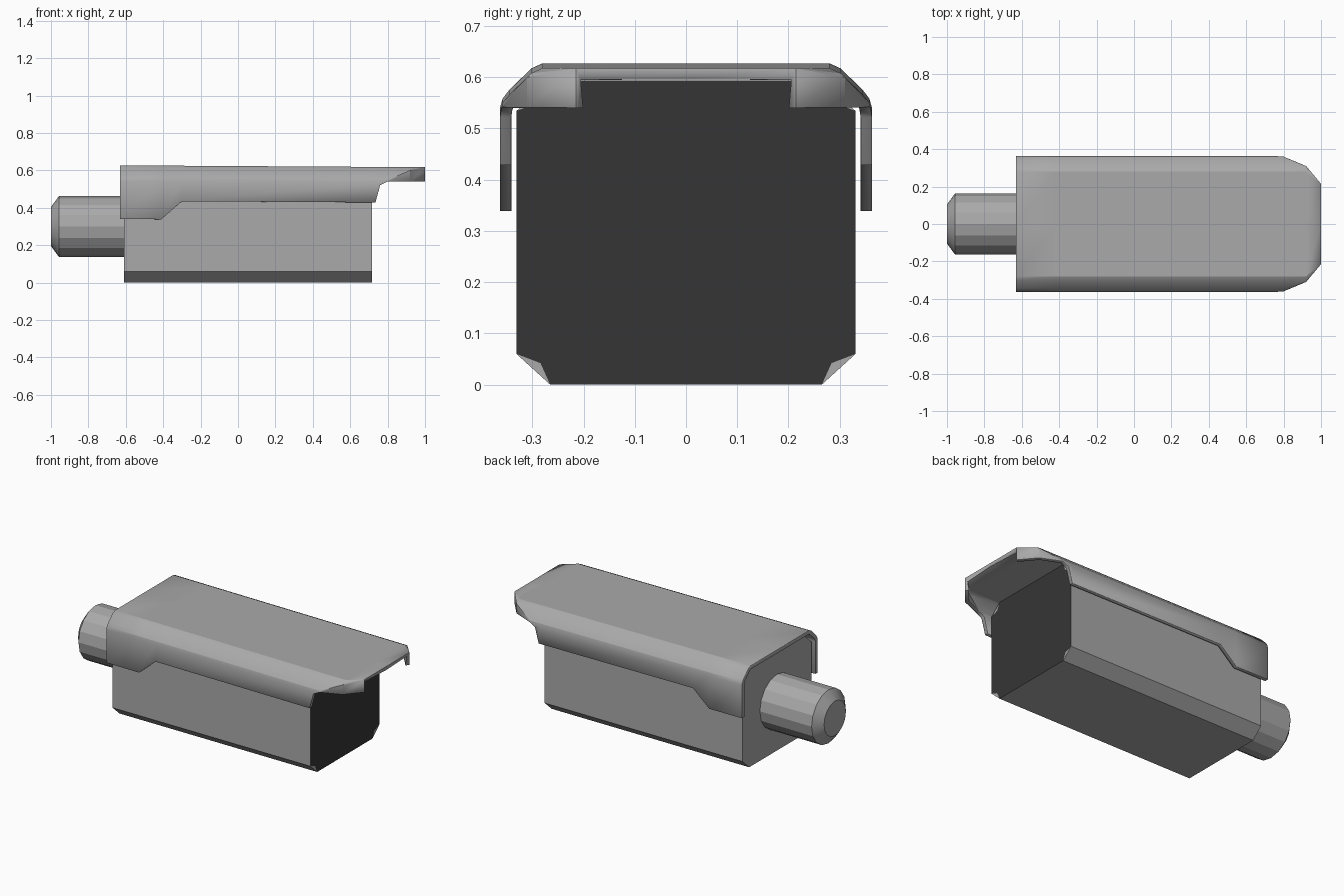
import bpy, bmesh, math
from mathutils import Matrix

if "Cube" in bpy.data.objects:
    bpy.data.objects.remove(bpy.data.objects["Cube"])


def material(name, value):
    m = bpy.data.materials.new(name)
    m.diffuse_color = (value, value, value, 1)
    m.use_nodes = True
    m.node_tree.nodes["Principled BSDF"].inputs["Base Color"].default_value = m.diffuse_color
    return m


GREY = material("grey metal", 0.40)
DARK = material("dark glass", 0.036)


def finish(bm, name, *mats, recalc=True):
    bmesh.ops.remove_doubles(bm, verts=bm.verts, dist=1e-5)
    if recalc:
        bmesh.ops.recalc_face_normals(bm, faces=bm.faces)
    mesh = bpy.data.meshes.new(name)
    bm.to_mesh(mesh)
    bm.free()
    obj = bpy.data.objects.new(name, mesh)
    bpy.context.collection.objects.link(obj)
    for m in mats:
        mesh.materials.append(m)
    return obj


# Camera body: chamfered box with a dark front window notched at its corners
W, CW, H, CH = 0.331, 0.265, 0.594, 0.06
corners = []
for sy, sz in ((1, 1), (-1, 1), (-1, -1), (1, -1)):
    def at(y, z):
        return (sy * y, H / 2 + sz * z)
    tri = [at(W, H / 2 - CH), at(0.284, H / 2 - 0.042), at(CW, H / 2)]
    corners.append(tri if sy * sz > 0 else tri[::-1])

bm = bmesh.new()
back, front, window = [], [], []
for a, notch, b in corners:
    va, vn, vb = [bm.verts.new((0.717, y, z)) for y, z in (a, notch, b)]
    front += [va, vb]
    window += [va, vn, vb]
    bm.faces.new((va, vb, vn))
    back += [bm.verts.new((-0.61, y, z)) for y, z in (a, b)]
bm.faces.new(window).material_index = 1
bm.faces.new(back[::-1])
for i in range(8):
    j = (i + 1) % 8
    bm.faces.new((front[i], back[i], back[j], front[j]))
finish(bm, "camera_body", GREY, DARK)

# Sunshield: half profile swept along x, trimmed at each station, then mirrored
PROFILE = [(0, 0.627), (0.28, 0.627), (0.302, 0.617), (0.345, 0.575),
           (0.358, 0.558), (0.363, 0.54)]
# x, half width, lower edge
STATIONS = [(-0.63, 0.363, 0.34), (-0.41, 0.363, 0.34), (-0.30, 0.363, 0.437),
            (0.735, 0.363, 0.437), (0.76, 0.363, 0.53), (0.80, 0.36, 0.55),
            (0.92, 0.31, 0.55), (1.0, 0.215, 0.55)]


def height_at(y):
    for (y0, z0), (y1, z1) in zip(PROFILE, PROFILE[1:]):
        if y <= y1:
            return z0 + (z1 - z0) * (y - y0) / (y1 - y0)
    return PROFILE[-1][1]


bm = bmesh.new()
rows = []
for x, width, low in STATIONS:
    half = [(min(y, width), height_at(min(y, width))) for y, _ in PROFILE]
    half.append((width, min(low, half[-1][1])))
    ring = [(-y, z) for y, z in half[:0:-1]] + half
    rows.append([bm.verts.new((x, y, z - 0.006 * (x + 0.63))) for y, z in ring])
for r0, r1 in zip(rows, rows[1:]):
    for i in range(len(r0) - 1):
        bm.faces.new((r0[i], r1[i], r1[i + 1], r0[i + 1]))
bmesh.ops.dissolve_degenerate(bm, dist=1e-5, edges=bm.edges)
bmesh.ops.recalc_face_normals(bm, faces=bm.faces)
if sum(f.normal.z * f.calc_area() for f in bm.faces) < 0:
    bmesh.ops.reverse_faces(bm, faces=bm.faces)
shield = finish(bm, "sunshield", GREY, recalc=False)
solid = shield.modifiers.new("thickness", 'SOLIDIFY')
solid.thickness = 0.022
solid.offset = -1
solid.use_even_offset = True
rim = shield.modifiers.new("rim", 'BEVEL')
rim.width = 0.007
rim.segments = 1
rim.limit_method = 'ANGLE'
rim.angle_limit = math.radians(60)

# Rear connector: sixteen-sided cylinder with a chamfered end
bm = bmesh.new()
R, N = 0.163, 16
rings = []
for x, r in ((-0.60, R), (-0.957, R), (-1.0, 0.105)):
    rings.append([bm.verts.new((x, r * math.cos(2 * math.pi * i / N),
                                0.30 + r * math.sin(2 * math.pi * i / N)))
                  for i in range(N)])
for r0, r1 in zip(rings, rings[1:]):
    for i in range(N):
        j = (i + 1) % N
        bm.faces.new((r0[i], r0[j], r1[j], r1[i]))
bm.faces.new(rings[0])
bm.faces.new(rings[-1])
connector = finish(bm, "rear_connector", GREY)

# Soft shading on the curved parts, sharp at the real edges
for obj in (shield, connector):
    bpy.ops.object.select_all(action='DESELECT')
    obj.select_set(True)
    bpy.context.view_layer.objects.active = obj
    bpy.ops.object.shade_smooth_by_angle(angle=math.radians(20))
